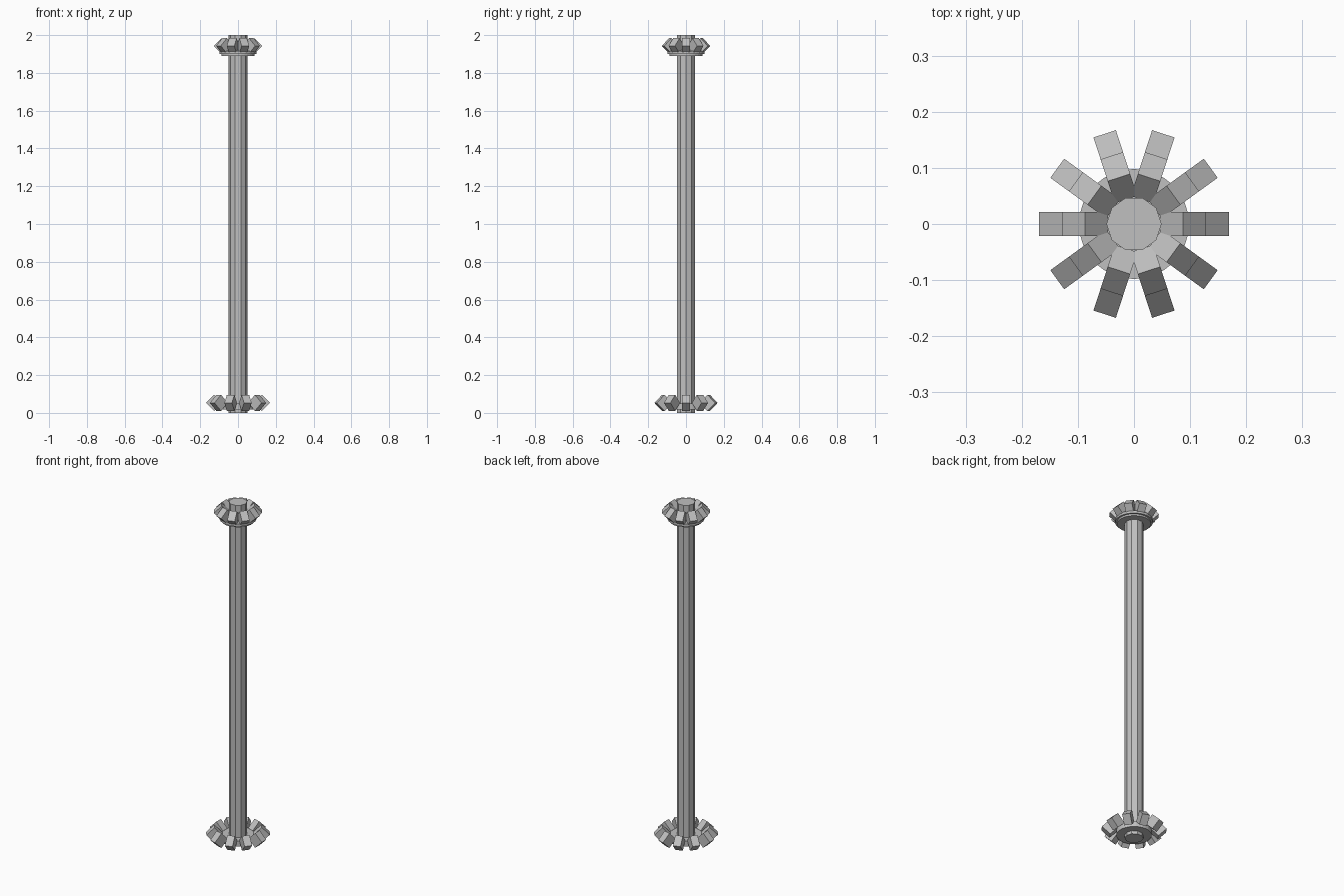
import bpy
import bmesh
from math import cos, sin, pi
from mathutils import Matrix, Vector

cube = bpy.data.objects.get("Cube")
if cube:
    bpy.data.objects.remove(cube, do_unlink=True)

GREY = (0.53, 0.53, 0.53, 1.0)
steel = bpy.data.materials.new("plain_grey")
steel.use_nodes = True
steel.diffuse_color = GREY
steel.node_tree.nodes["Principled BSDF"].inputs["Base Color"].default_value = GREY


def finish(name, bm):
    bmesh.ops.recalc_face_normals(bm, faces=bm.faces)
    mesh = bpy.data.meshes.new(name)
    bm.to_mesh(mesh)
    bm.free()
    mesh.materials.append(steel)
    obj = bpy.data.objects.new(name, mesh)
    bpy.context.collection.objects.link(obj)
    return obj


def cylinder(name, sides, r_low, r_high, z_low, z_high):
    """Flat-sided disc or shaft with a vertex on the +x axis."""
    bm = bmesh.new()
    rings = []
    for r, z in ((r_low, z_low), (r_high, z_high)):
        rings.append([bm.verts.new((r * cos(2 * pi * i / sides),
                                    r * sin(2 * pi * i / sides), z))
                      for i in range(sides)])
    low, high = rings
    bm.faces.new(low[::-1])
    bm.faces.new(high)
    for i in range(sides):
        j = (i + 1) % sides
        bm.faces.new((low[i], low[j], high[j], high[i]))
    return finish(name, bm)


def tooth_ring(name, count, radius, z, half_diagonal, width):
    """Blocks standing on edge, spread evenly round the shaft."""
    bm = bmesh.new()
    side = half_diagonal * 2 ** 0.5
    for i in range(count):
        place = (Matrix.Rotation(2 * pi * i / count, 4, 'Z')
                 @ Matrix.Translation(Vector((radius, 0, z)))
                 @ Matrix.Rotation(pi / 4, 4, 'Y')
                 @ Matrix.Diagonal((side, width, side, 1)))
        bmesh.ops.create_cube(bm, size=1, matrix=place)
    return finish(name, bm)


# Long ten-sided shaft
cylinder("shaft", 10, 0.049, 0.049, 0, 2)

# Wide lower gear
cylinder("lower_gear_disc", 32, 0.092, 0.092, 0.018, 0.05)
tooth_ring("lower_gear_teeth", 10, 0.126, 0.053, 0.043, 0.042)

# Narrow upper gear with a stepped backing plate
cylinder("upper_gear_disc", 32, 0.098, 0.098, 1.9, 1.915)
cylinder("upper_gear_collar", 32, 0.088, 0.088, 1.89, 1.9)
tooth_ring("upper_gear_teeth", 10, 0.087, 1.943, 0.041, 0.042)
